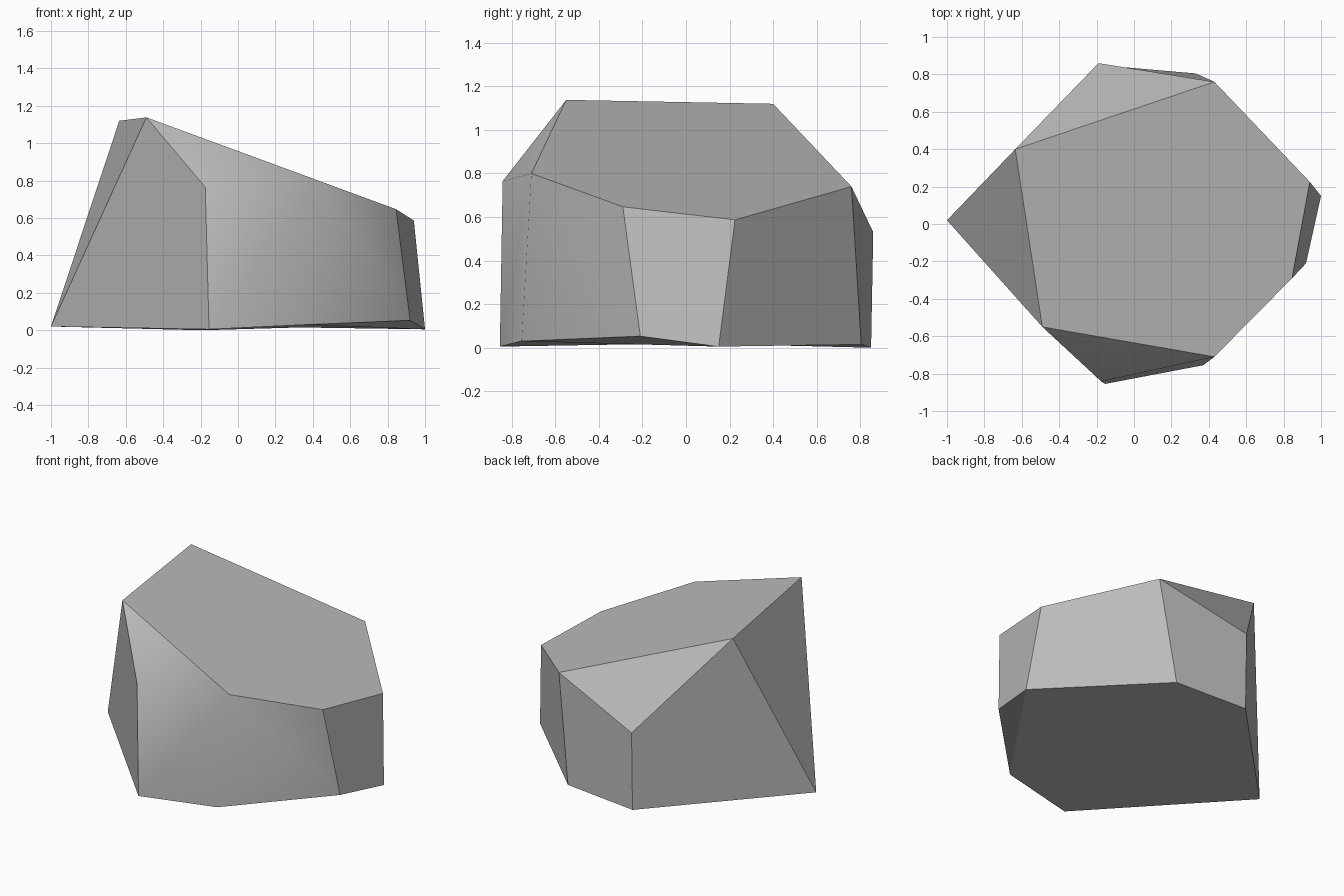
import bpy
import bmesh
import math
from mathutils import Vector

default_cube = bpy.data.objects.get("Cube")
if default_cube:
    bpy.data.objects.remove(default_cube, do_unlink=True)

# Corners of the sloping top facet
top_corners = [
    (-0.635, 0.40, 1.12), (-0.49, -0.55, 1.138), (0.43, -0.71, 0.80),
    (0.845, -0.29, 0.647), (0.94, 0.225, 0.587), (0.43, 0.76, 0.74),
]
# Shoulder corners where the front and back sides are chipped
shoulder_corners = [(-0.175, -0.842, 0.765), (-0.19, 0.86, 0.53)]
# Corners of the underside
base_corners = [
    (-1, 0.02, 0.02), (-0.155, -0.855, 0.005), (0.37, -0.755, 0.03),
    (0.92, -0.21, 0.053), (1, 0.15, 0.005), (0.33, 0.805, 0.015),
    (-0.19, 0.85, 0),
]

# Stone body: wrap the corners, then merge nearly flat triangles into facets
bm = bmesh.new()
for corner in top_corners + shoulder_corners + base_corners:
    bm.verts.new(corner)
bmesh.ops.convex_hull(bm, input=bm.verts[:])
bmesh.ops.dissolve_limit(bm, angle_limit=math.radians(9),
                         verts=bm.verts[:], edges=bm.edges[:])
bmesh.ops.recalc_face_normals(bm, faces=bm.faces[:])

# Soft edges: only those running down from the front right top corner
soft_corner = Vector(top_corners[2])
for face in bm.faces:
    face.smooth = True
for edge in bm.edges:
    touches = any((v.co - soft_corner).length < 0.01 for v in edge.verts)
    borders_top = any(f.normal.z > 0.8 for f in edge.link_faces)
    edge.smooth = touches and not borders_top

mesh = bpy.data.meshes.new("stone")
bm.to_mesh(mesh)
bm.free()
stone = bpy.data.objects.new("stone", mesh)
bpy.context.collection.objects.link(stone)

# Plain grey stone colour
grey = bpy.data.materials.new("stone grey")
grey.use_nodes = True
colour = (0.5, 0.5, 0.5, 1)
grey.diffuse_color = colour
grey.node_tree.nodes["Principled BSDF"].inputs["Base Color"].default_value = colour
mesh.materials.append(grey)
